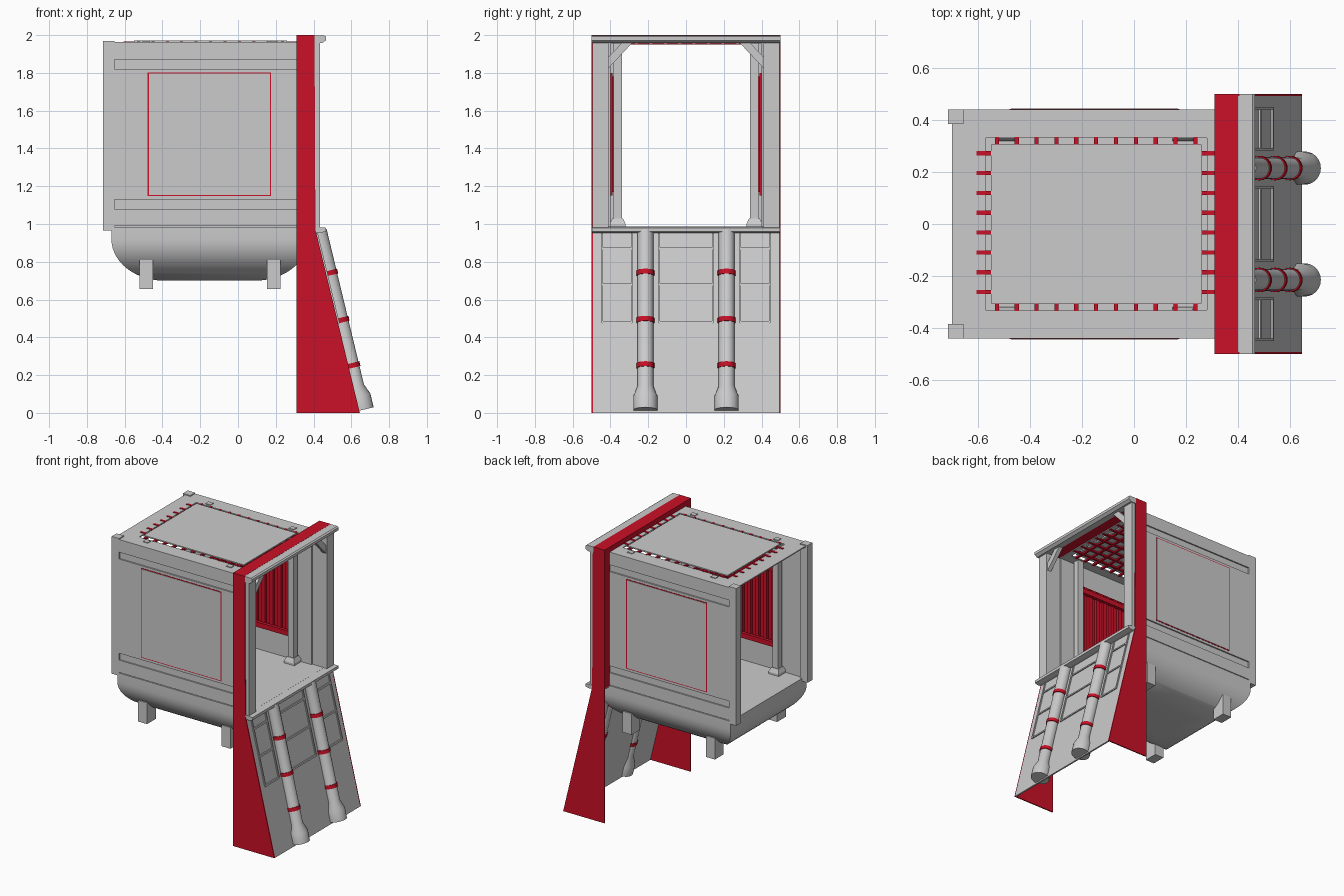
import bpy, bmesh, math
from mathutils import Vector

if "Cube" in bpy.data.objects:
    bpy.data.objects.remove(bpy.data.objects["Cube"])

red = bpy.data.materials.new("red")
red.diffuse_color = (0.6, 0.005, 0.02, 1)
red.use_nodes = True
red.node_tree.nodes["Principled BSDF"].inputs["Base Color"].default_value = red.diffuse_color


def finish(name, bm, mat=None, smooth=False):
    bmesh.ops.recalc_face_normals(bm, faces=bm.faces)
    me = bpy.data.meshes.new(name)
    bm.to_mesh(me)
    bm.free()
    ob = bpy.data.objects.new(name, me)
    bpy.context.collection.objects.link(ob)
    if mat:
        me.materials.append(mat)
    if smooth:
        bpy.ops.object.select_all(action='DESELECT')
        ob.select_set(True)
        bpy.context.view_layer.objects.active = ob
        bpy.ops.object.shade_smooth_by_angle(angle=math.radians(35))
    return ob


def loft(name, rings, mat=None, smooth=False):
    """Skin a list of equal-length point rings and cap both ends."""
    bm = bmesh.new()
    vs = [[bm.verts.new(p) for p in r] for r in rings]
    n = len(vs[0])
    for a, b in zip(vs, vs[1:]):
        for i in range(n):
            j = (i + 1) % n
            bm.faces.new((a[i], a[j], b[j], b[i]))
    bm.faces.new(vs[0])
    bm.faces.new(vs[-1])
    return finish(name, bm, mat, smooth)


def rect(x0, x1, y0, y1, z):
    return [(x0, y0, z), (x1, y0, z), (x1, y1, z), (x0, y1, z)]


def box(name, x, y, z, mat=None):
    return loft(name, [rect(*x, *y, z[0]), rect(*x, *y, z[1])], mat)


def prism_y(name, pts, y0, y1, mat=None):
    return loft(name, [[(x, y, z) for x, z in pts] for y in (y0, y1)], mat)


def prism_x(name, pts, x0, x1, mat=None):
    return loft(name, [[(x, y, z) for y, z in pts] for x in (x0, x1)], mat)


def lathe(name, start, end, profile, mat=None, n=24):
    """Profile of (distance along axis, radius) revolved about start-end."""
    s, d = Vector(start), (Vector(end) - Vector(start)).normalized()
    u = Vector((0, 1, 0))
    w = d.cross(u)
    rings = [[s + d * t + (u * math.cos(a) + w * math.sin(a)) * r
              for a in (2 * math.pi * i / n for i in range(n))] for t, r in profile]
    return loft(name, rings, mat, True)


# rounded belly tank: shrinking rectangles following a quarter ellipse
rings = [rect(-0.67, 0.37, -0.44, 0.44, 0.975)]
for i in range(15):
    a = math.pi / 2 * i / 14
    k = 0.28 * (1 - math.cos(a))
    rings.append(rect(-0.67 + k, 0.37 - k, -0.44 + k, 0.44 - k, 0.92 - 0.22 * math.sin(a)))
loft("belly_tank", rings, smooth=True)
box("floor", (-0.67, 0.41), (-0.44, 0.44), (0.97, 0.985))

# roof rim, lattice and cover plate
RX0, RX1, RY, Z0, Z1 = -0.57, 0.28, 0.33, 1.955, 1.963
box("roof_rim_left", (-0.70, RX0), (-0.44, 0.44), (Z0, Z1))
box("roof_rim_right", (RX1, 0.32), (-0.44, 0.44), (Z0, Z1))
for s, n in ((-1, "front"), (1, "back")):
    y = sorted((s * RY, s * 0.44))
    box("roof_rim_" + n, (RX0, RX1), y, (Z0, Z1))
for i in range(8):
    y = -0.262 + 0.0763 * i
    box("lattice_long_bar", (-0.605, 0.315), (y - 0.008, y + 0.008), (1.951, 1.967), red)
for i in range(11):
    x = -0.527 + 0.0763 * i
    box("lattice_cross_bar", (x - 0.008, x + 0.008), (-0.335, 0.335), (1.951, 1.966), red)
loft("roof_plate", [rect(-0.55, 0.26, -0.305, 0.305, 1.962),
                    rect(-0.55, 0.26, -0.305, 0.305, 1.971)])

COLS = (-0.485, 0.19)
for s in (-1, 1):
    def Y(a, b):
        return sorted((s * a, s * b))

    # side wall with raised bands and outlined panel
    box("wall_sheet", (-0.66, 0.315), Y(0.40, 0.43), (0.985, 1.96))
    for z in ((0.99, 1.08), (1.13, 1.82), (1.87, 1.96)):
        box("wall_band", (-0.66, 0.315), Y(0.425, 0.44), z)
    box("panel_outline", (-0.478, 0.175), Y(0.43, 0.4415), (1.147, 1.803), red)
    box("wall_panel", (-0.472, 0.169), Y(0.43, 0.444), (1.153, 1.797))
    # red slatted lining inside
    box("lining", (-0.475, 0.17), Y(0.39, 0.405), (1.15, 1.8), red)
    for i in range(10):
        x = -0.445 + 0.065 * i
        box("lining_slat", (x - 0.014, x + 0.014), Y(0.37, 0.392), (1.17, 1.78), red)
    for z in (1.19, 1.74):
        box("lining_rail", (COLS[0], COLS[1]), Y(0.35, 0.375), (z - 0.018, z + 0.018), red)
    # rear corner post with cap
    box("rear_post", (-0.715, -0.655), Y(0.385, 0.44), (0.965, 1.97))
    # columns, feet, leg blocks, roof pads
    for x in COLS:
        c = s * 0.362
        box("column", (x - 0.023, x + 0.023), (c - 0.023, c + 0.023), (0.985, 1.957))
        loft("column_foot", [rect(x - h, x + h, c - h, c + h, z) for h, z in
                             ((0.042, 0.985), (0.042, 1.0), (0.028, 1.03))])
        box("roof_pad", (x - 0.02, x + 0.02), (c - 0.018, c + 0.018), (1.96, 1.968))
        box("leg_block", (x - 0.036, x + 0.036), Y(0.31, 0.41), (0.655, 0.81))
    # portal side: red skin with flared fin, grey post and brace
    prism_y("portal_fin", [(0.31, 0), (0.645, 0), (0.41, 0.97), (0.405, 2.0), (0.31, 2.0)],
            *Y(0.492, 0.5), red)
    box("portal_post", (0.315, 0.433), Y(0.41, 0.494), (0.975, 1.965))
    box("portal_back_skin", (0.31, 0.316), Y(0.435, 0.494), (0.985, 1.98), red)
    box("portal_inner_strip", (0.27, 0.312), Y(0.402, 0.414), (0.985, 1.955), red)
    prism_x("portal_brace", [(s * 0.415, 1.82), (s * 0.415, 1.88), (s * 0.34, 1.958),
                             (s * 0.285, 1.958)], 0.395, 0.425)

# portal lintel and ledge
box("portal_top", (0.31, 0.40), (-0.494, 0.494), (1.96, 2.0), red)
prism_y("lintel_cap", [(0.40, 1.957), (0.445, 1.957), (0.465, 1.972), (0.465, 1.992), (0.455, 1.999), (0.40, 1.999)],
        -0.5, 0.5)
prism_y("ledge", [(0.39, 0.96), (0.435, 0.952), (0.465, 0.96), (0.465, 0.98), (0.39, 0.986)],
        -0.497, 0.497)


# sloped apron with ribs; X on slope for a given height
def slope(z):
    return 0.645 - 0.2423 * z


def slab(name, y0, y1, z0, z1, a, b):
    prism_y(name, [(slope(z0) + a, z0), (slope(z0) + b, z0),
                   (slope(z1) + b, z1), (slope(z1) + a, z1)], y0, y1)


slab("apron", -0.495, 0.495, 0, 0.965, -0.012, 0)
for y in (-0.445, -0.287, -0.142, 0.142, 0.287, 0.445):
    slab("apron_rib", y - 0.005, y + 0.005, 0.475, 0.95, -0.005, 0.008)
for y0, y1 in ((-0.445, -0.287), (-0.142, 0.142), (0.287, 0.445)):
    for z in (0.48, 0.68, 0.87):
        slab("apron_cross_rib", y0, y1, z - 0.006, z + 0.006, -0.005, 0.008)

# pipes with bell ends and red bands
for y in (-0.215, 0.215):
    top, foot = (0.428, y, 0.965), (0.656, y, 0.015)
    length = (Vector(foot) - Vector(top)).length
    lathe("pipe", top, foot, [(0, 0.042), (length - 0.13, 0.042), (length - 0.075, 0.064),
                              (length, 0.064)])
    for z in (0.74, 0.49, 0.25):
        t = (0.965 - z) / 0.95 * length
        lathe("pipe_band", top, foot, [(t - 0.013, 0.047), (t + 0.013, 0.047)], red)
